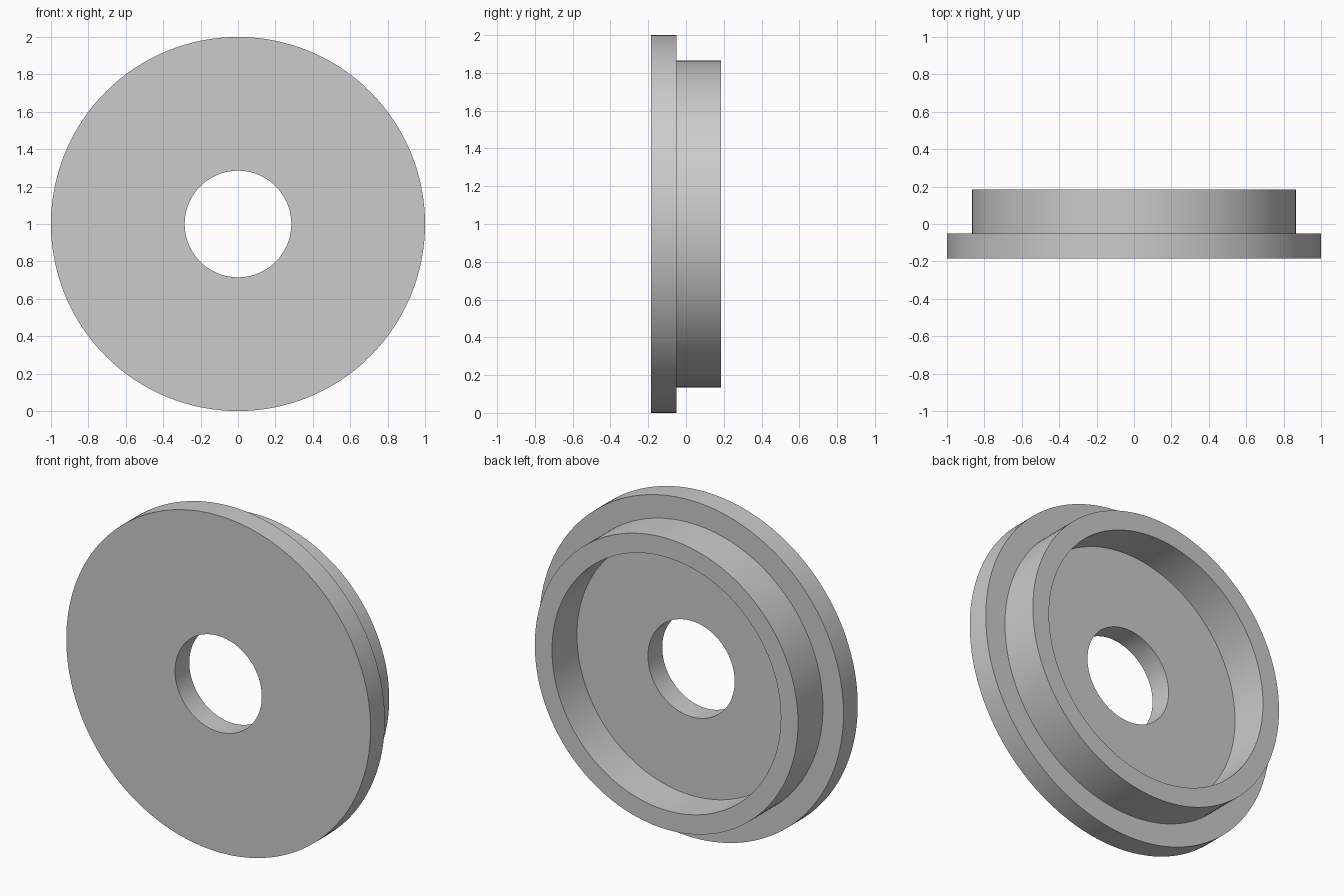
import bpy, bmesh
from math import pi, radians
from mathutils import Vector

cube = bpy.data.objects.get("Cube")
if cube:
    bpy.data.objects.remove(cube, do_unlink=True)

SEGMENTS = 128
CENTRE = Vector((0, 0, 1))
HOLE_R, RECESS_R, RIM_R, FLANGE_R = 0.285, 0.752, 0.865, 1.0
FRONT, STEP, BACK = -0.184, -0.05, 0.184

# Plain grey metal
grey = bpy.data.materials.new("grey")
grey.use_nodes = True
colour = (0.6, 0.6, 0.6, 1)
grey.diffuse_color = colour
grey.node_tree.nodes["Principled BSDF"].inputs["Base Color"].default_value = colour

# Closed cross-section (radius, depth): flange, raised rim, recessed floor, bore
profile = [
    (HOLE_R, FRONT), (FLANGE_R, FRONT), (FLANGE_R, STEP), (RIM_R, STEP),
    (RIM_R, BACK), (RECESS_R, BACK), (RECESS_R, STEP), (HOLE_R, STEP),
]

# Spin the section about the depth axis
bm = bmesh.new()
ring = [bm.verts.new(CENTRE + Vector((r, y, 0))) for r, y in profile]
edges = [bm.edges.new((a, b)) for a, b in zip(ring, ring[1:] + ring[:1])]
bmesh.ops.spin(bm, geom=ring + edges, cent=CENTRE, axis=(0, 1, 0),
               angle=2 * pi, steps=SEGMENTS, use_merge=True)
bmesh.ops.remove_doubles(bm, verts=bm.verts[:], dist=0.0001)
bmesh.ops.recalc_face_normals(bm, faces=bm.faces[:])

mesh = bpy.data.meshes.new("flanged_ring")
bm.to_mesh(mesh)
bm.free()
mesh.materials.append(grey)
ring_obj = bpy.data.objects.new("flanged_ring", mesh)
bpy.context.collection.objects.link(ring_obj)

# Smooth round walls, crisp rims
bpy.ops.object.select_all(action="DESELECT")
ring_obj.select_set(True)
bpy.context.view_layer.objects.active = ring_obj
bpy.ops.object.shade_smooth_by_angle(angle=radians(30))
